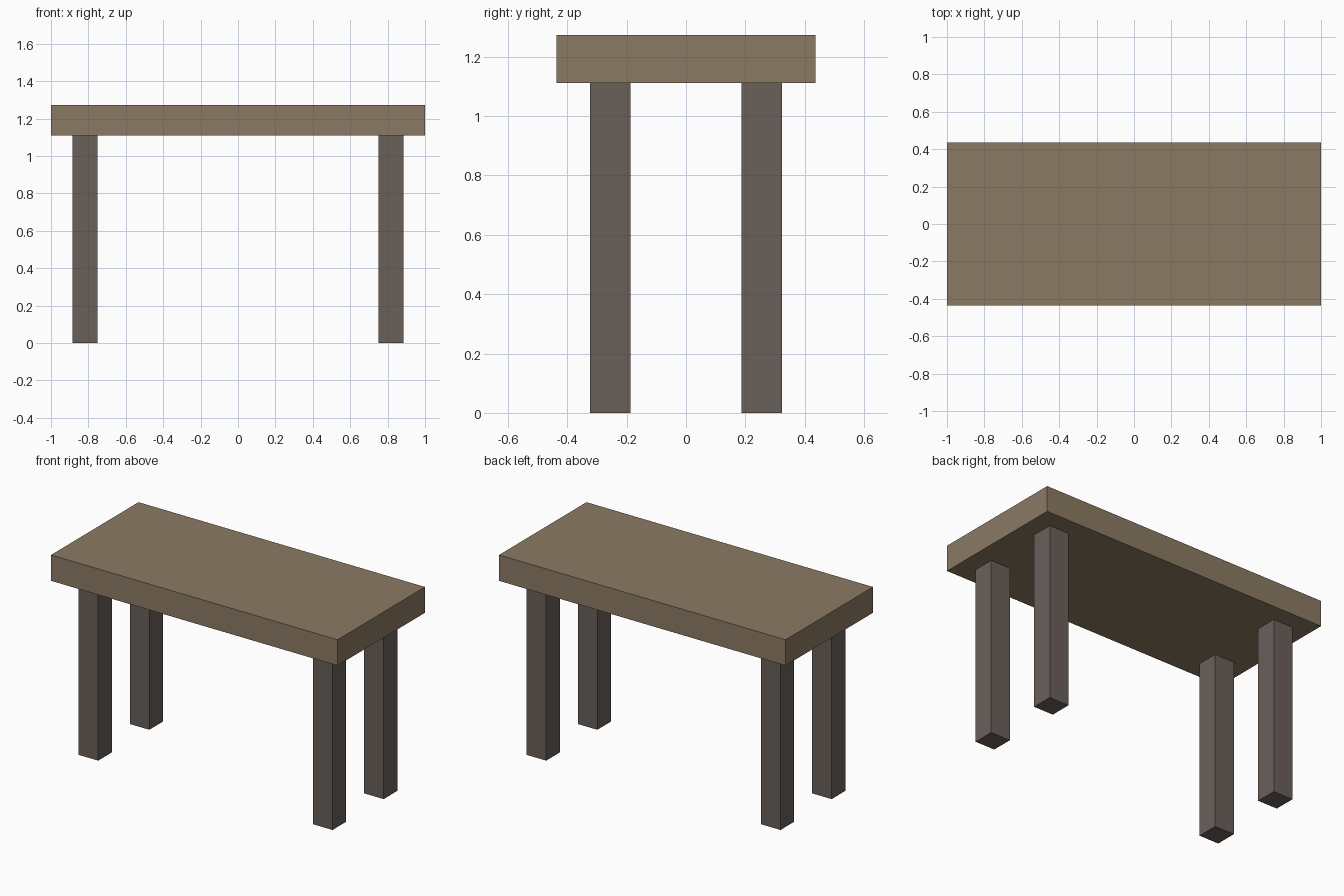
import bpy

if "Cube" in bpy.data.objects:
    bpy.data.objects.remove(bpy.data.objects["Cube"])


def material(name, rgb):
    mat = bpy.data.materials.new(name)
    mat.diffuse_color = (*rgb, 1.0)
    mat.use_nodes = True
    mat.node_tree.nodes["Principled BSDF"].inputs["Base Color"].default_value = mat.diffuse_color
    return mat


def box(name, center, size, mat):
    bpy.ops.mesh.primitive_cube_add(size=1, location=center)
    obj = bpy.context.object
    obj.name = name
    obj.scale = size
    bpy.ops.object.transform_apply(location=False, rotation=False, scale=True)
    obj.data.materials.append(mat)
    return obj


top_wood = material("top_wood", (0.26, 0.195, 0.127))
leg_wood = material("leg_wood", (0.144, 0.117, 0.102))

LEG_HEIGHT = 1.111
TOP_HEIGHT = 1.274
LEG_WIDTH = 0.136

# Thick rectangular tabletop
thickness = TOP_HEIGHT - LEG_HEIGHT
box("tabletop", (0, 0, LEG_HEIGHT + thickness / 2), (2.0, 0.872, thickness), top_wood)

# Four square legs, set in from the corners
for side_y, depth in ((-1, "front"), (1, "back")):
    for side_x, side in ((-1, "left"), (1, "right")):
        box(f"{depth}_{side}_leg",
            (side_x * 0.818, side_y * 0.255, LEG_HEIGHT / 2),
            (LEG_WIDTH, LEG_WIDTH, LEG_HEIGHT), leg_wood)
